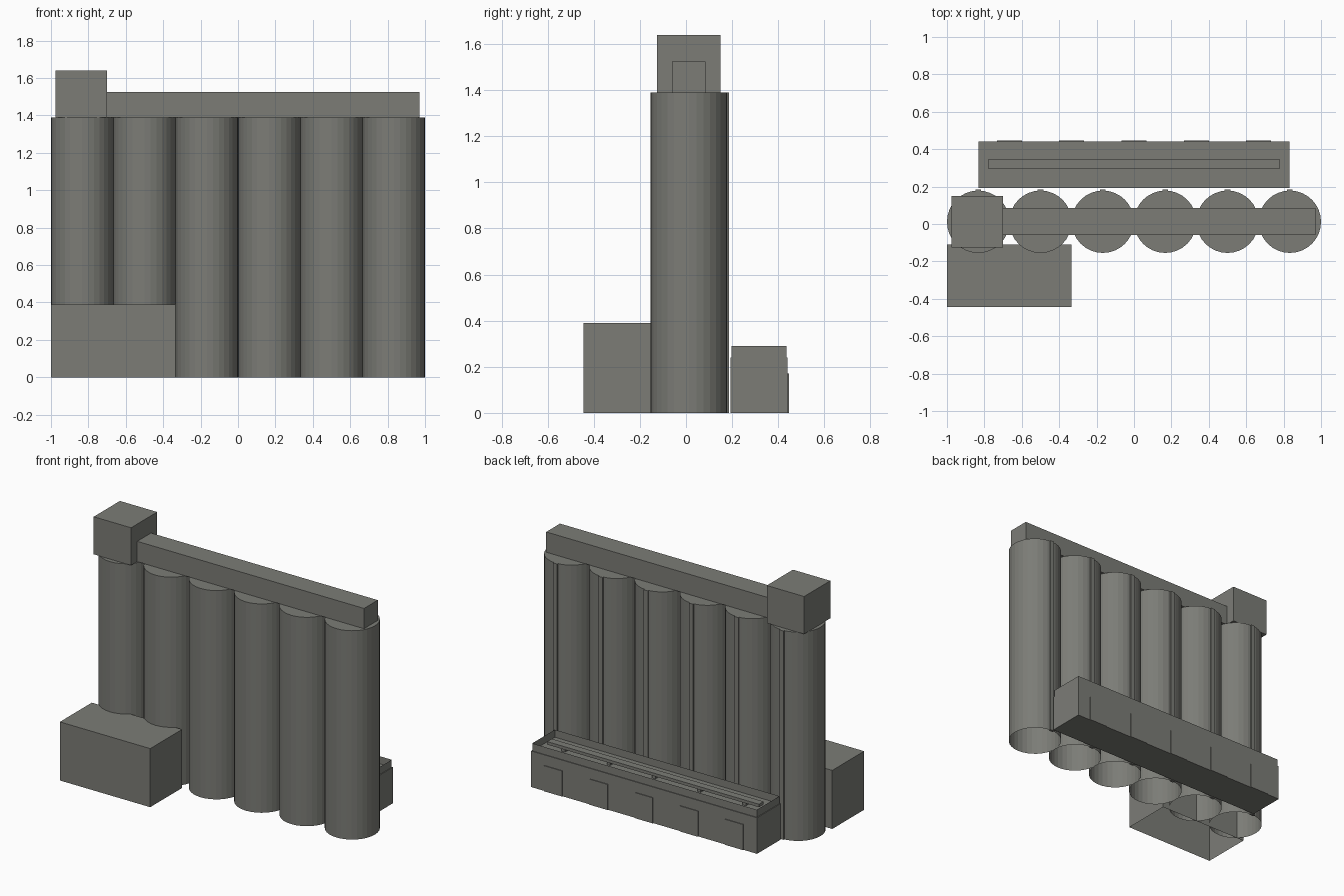
import bpy, bmesh
from mathutils import Matrix

if "Cube" in bpy.data.objects:
    bpy.data.objects.remove(bpy.data.objects["Cube"], do_unlink=True)

concrete = bpy.data.materials.new("weathered_concrete")
concrete.use_nodes = True
GREY = (0.2, 0.203, 0.183, 1)
concrete.diffuse_color = GREY
concrete.node_tree.nodes["Principled BSDF"].inputs["Base Color"].default_value = GREY


def finish(name, bm):
    mesh = bpy.data.meshes.new(name)
    bm.to_mesh(mesh)
    bm.free()
    mesh.materials.append(concrete)
    obj = bpy.data.objects.new(name, mesh)
    bpy.context.collection.objects.link(obj)
    return obj


def remove_caps(bm, sign):
    """Delete the faces that look up (1) or down (-1)."""
    caps = [f for f in bm.faces if f.normal.z * sign > 0.9]
    bmesh.ops.delete(bm, geom=caps, context="FACES")


def box(name, x, y, z, open_sides=()):
    """Box from (min, max) ranges, with chosen ends left open."""
    bm = bmesh.new()
    size = [b - a for a, b in (x, y, z)]
    mid = [(a + b) / 2 for a, b in (x, y, z)]
    bmesh.ops.create_cube(bm, size=1, matrix=Matrix.Translation(mid) @ Matrix.Diagonal((*size, 1)))
    bm.normal_update()
    for sign in open_sides:
        remove_caps(bm, sign)
    return finish(name, bm)


# Row of silos, open underneath, each with a narrow service rail at the back
RADIUS, HEIGHT, ROW_Y = 1 / 6, 1.39, 0.012
for i in range(6):
    x = (2 * i - 5) * RADIUS
    bm = bmesh.new()
    bmesh.ops.create_cone(bm, cap_ends=True, segments=32, radius1=RADIUS, radius2=RADIUS, depth=HEIGHT,
                          matrix=Matrix.Translation((x, ROW_Y, HEIGHT / 2)))
    bm.normal_update()
    remove_caps(bm, -1)
    finish(f"silo_{i + 1}", bm)
    back = ROW_Y + RADIUS
    box(f"service_rail_{i + 1}", (x - 0.015, x + 0.015), (back - 0.01, back + 0.007), (0, HEIGHT))

# Gallery and head house on top
box("conveyor_gallery", (-0.7, 0.97), (-0.06, 0.085), (HEIGHT, 1.525))
box("head_house", (-0.975, -0.7), (-0.125, 0.15), (HEIGHT, 1.64))

# Front annex
box("front_annex", (-1, -0.335), (-0.445, -0.11), (0, 0.39), open_sides=(-1,))

# Rear loading shed with a thin parapet
box("loading_shed", (-0.832, 0.832), (0.193, 0.441), (0, 0.24))
box("shed_parapet", (-0.827, 0.827), (0.198, 0.436), (0.24, 0.29), open_sides=(1, -1))
box("roof_duct", (-0.78, 0.78), (0.298, 0.346), (0.26, 0.28))

# Shed doors and the duct legs in line with them
for i in range(5):
    x = (i - 2) / 3
    box(f"shed_door_{i + 1}", (x - 0.067, x + 0.067), (0.44, 0.446), (0, 0.17))
    box(f"duct_leg_{i + 1}", (x - 0.012, x + 0.012), (0.305, 0.339), (0.24, 0.26))
